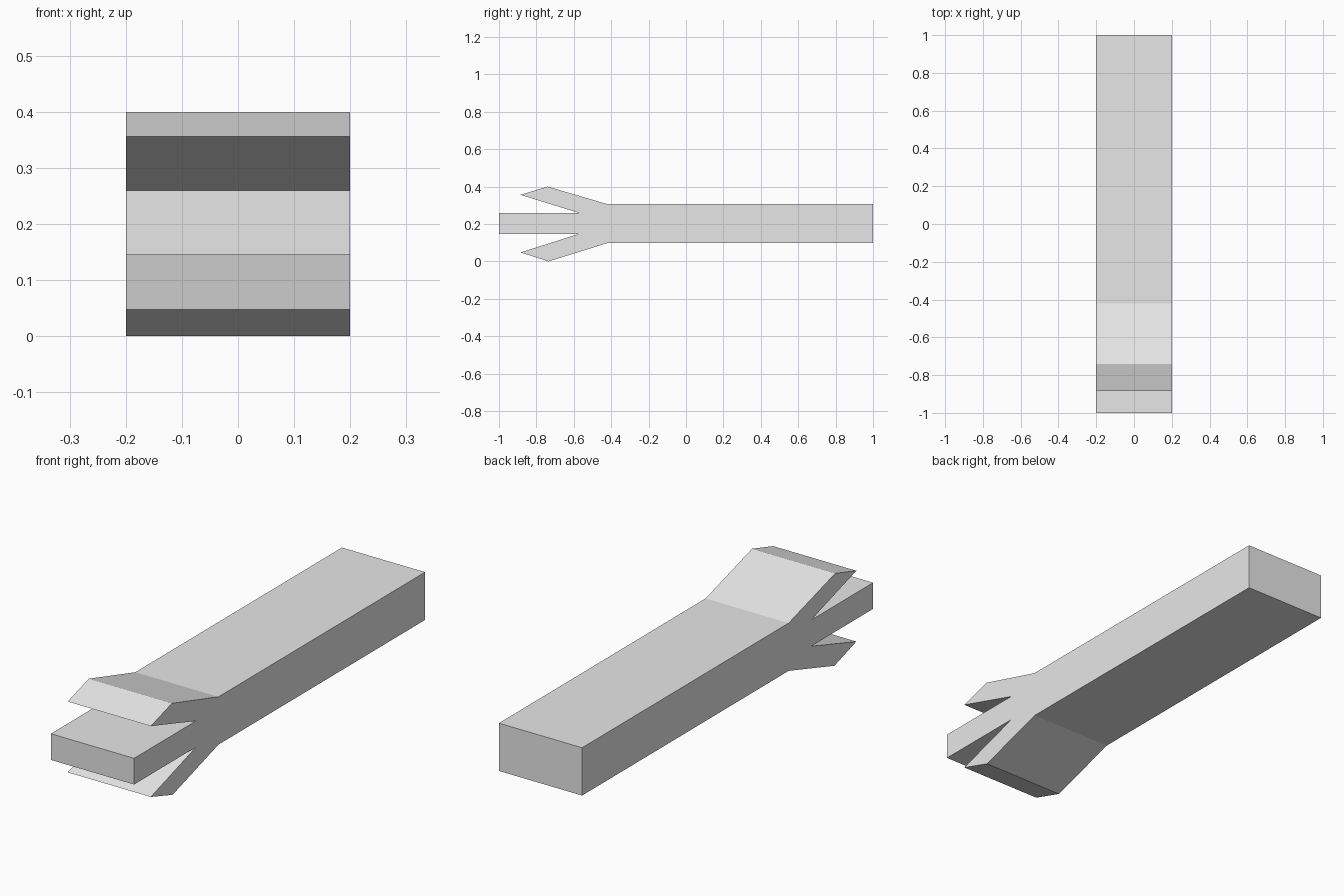
import bpy
import bmesh

cube = bpy.data.objects.get("Cube")
if cube:
    bpy.data.objects.remove(cube, do_unlink=True)

HALF_WIDTH = 0.2

# Plain grey
grey = bpy.data.materials.new("plain_grey")
grey.use_nodes = True
colour = (0.8, 0.8, 0.8, 1)
grey.diffuse_color = colour
grey.node_tree.nodes["Principled BSDF"].inputs["Base Color"].default_value = colour

# Side outline (y, z): shaft, upper prong, middle prong, lower prong
outline = [
    (1, 0.306), (-0.42, 0.306),
    (-0.74, 0.4), (-0.885, 0.356), (-0.575, 0.26),
    (-1, 0.26), (-1, 0.146),
    (-0.575, 0.146), (-0.885, 0.048), (-0.735, 0),
    (-0.42, 0.098), (1, 0.098),
]

# Extrude the outline across the width
bm = bmesh.new()
side = bm.faces.new([bm.verts.new((-HALF_WIDTH, y, z)) for y, z in outline])
result = bmesh.ops.extrude_face_region(bm, geom=[side], use_keep_orig=True)
moved = [v for v in result["geom"] if isinstance(v, bmesh.types.BMVert)]
bmesh.ops.translate(bm, verts=moved, vec=(2 * HALF_WIDTH, 0, 0))
bmesh.ops.recalc_face_normals(bm, faces=bm.faces)

mesh = bpy.data.meshes.new("pronged_bar")
bm.to_mesh(mesh)
bm.free()
mesh.materials.append(grey)
bar = bpy.data.objects.new("pronged_bar", mesh)
bpy.context.collection.objects.link(bar)
